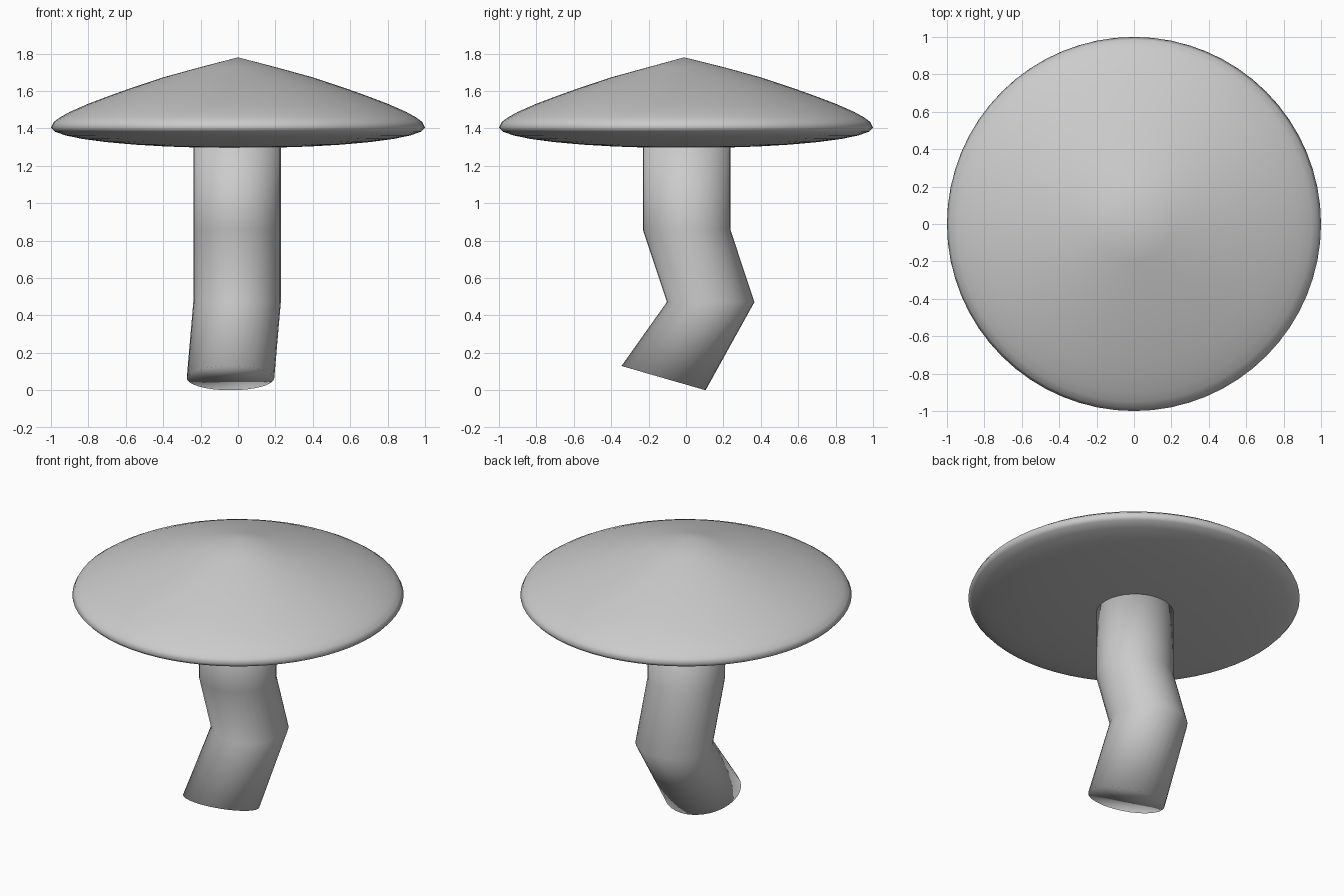
import bpy, bmesh, math
from mathutils import Vector, Matrix

if "Cube" in bpy.data.objects:
    bpy.data.objects.remove(bpy.data.objects["Cube"])


def ring(bm, center, radius, tilt=0.0, sides=32):
    """Circle of vertices, tilted about the x axis."""
    rot = Matrix.Rotation(tilt, 3, 'X')
    return [bm.verts.new(Vector(center) + rot @ Vector((
        radius * math.cos(2 * math.pi * i / sides),
        radius * math.sin(2 * math.pi * i / sides), 0))) for i in range(sides)]


def bridge(bm, low, high):
    n = len(low)
    for i in range(n):
        j = (i + 1) % n
        bm.faces.new((low[i], low[j], high[j], high[i]))


def fan(bm, verts, tip):
    v = bm.verts.new(tip)
    for i in range(len(verts)):
        bm.faces.new((verts[i], verts[(i + 1) % len(verts)], v))


def finish(bm, name):
    bmesh.ops.recalc_face_normals(bm, faces=bm.faces)
    mesh = bpy.data.meshes.new(name)
    bm.to_mesh(mesh)
    bm.free()
    mesh.shade_smooth()
    obj = bpy.data.objects.new(name, mesh)
    bpy.context.collection.objects.link(obj)
    return obj


# Cap: shallow elliptical underside, rounded rim, pointed top
under = [(math.sin(a), 1.405 - 0.11 * math.cos(a))
         for a in (math.radians(11.25 * k) for k in range(1, 9))]
top = [(0.985, 1.435), (0.95, 1.46), (0.9, 1.488), (0.8, 1.532), (0.7, 1.57),
       (0.6, 1.606), (0.4, 1.673), (0.2, 1.728)]
bm = bmesh.new()
rings = [ring(bm, (0, 0, z), r, sides=64) for r, z in under + top]
for a, b in zip(rings, rings[1:]):
    bridge(bm, a, b)
fan(bm, rings[0], (0, 0, 1.295))
fan(bm, rings[-1], (0, -0.01, 1.78))
finish(bm, "cap")

# Stem: bent tube with a tilted, closed foot
bm = bmesh.new()
sections = [((-0.04, -0.12, 0.065), -math.radians(16.1)),
            ((-0.005, 0.132, 0.472), 0),
            ((-0.005, 0.003, 0.86), 0),
            ((-0.005, 0.003, 1.33), 0)]
rings = [ring(bm, c, 0.234, t) for c, t in sections]
for a, b in zip(rings, rings[1:]):
    bridge(bm, a, b)
bm.faces.new(rings[0])
bm.faces.new(rings[-1])
finish(bm, "stem")
